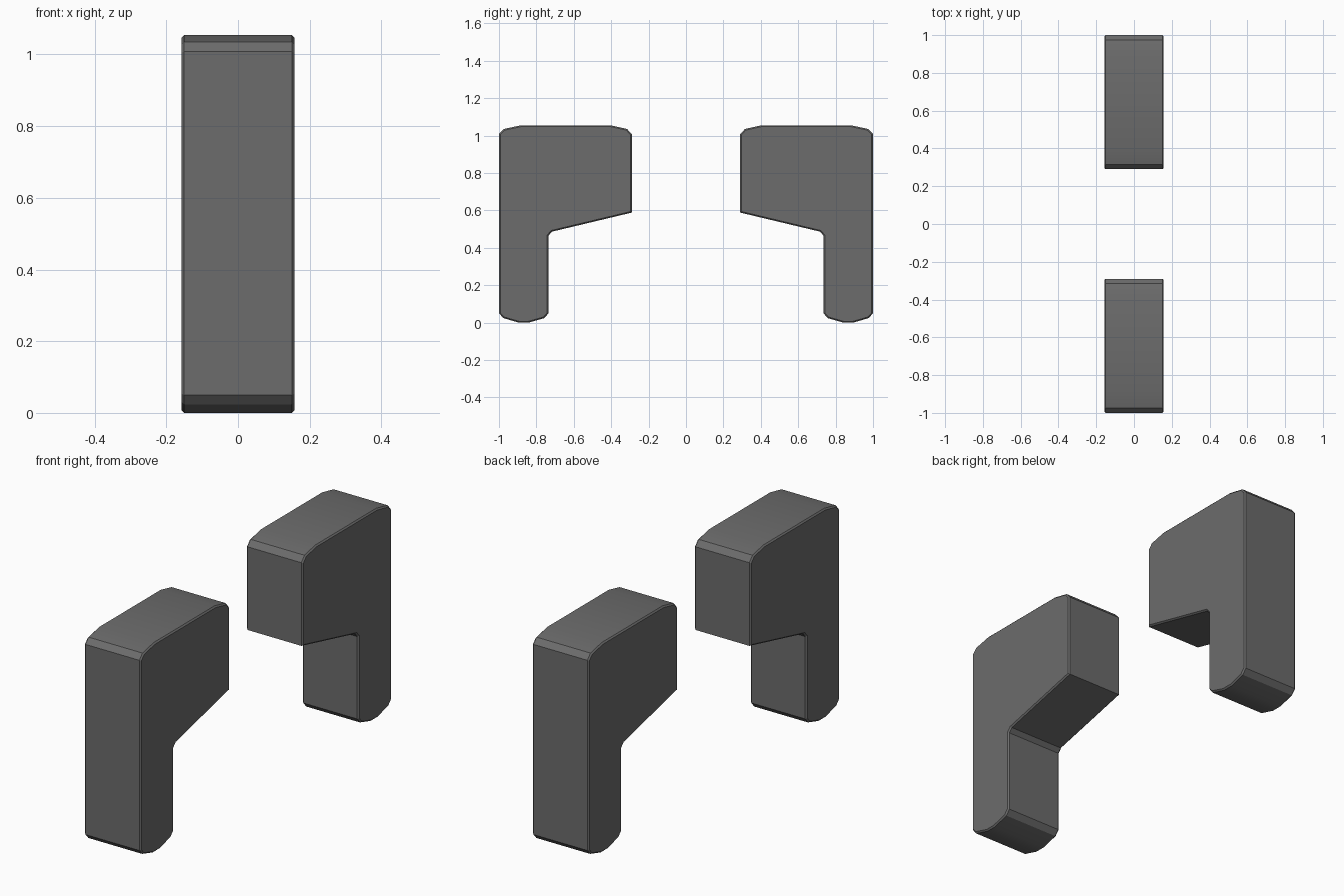
import bpy, bmesh

if "Cube" in bpy.data.objects:
    bpy.data.objects.remove(bpy.data.objects["Cube"])

HALF_WIDTH = 0.157
EDGE = 0.007

grey = bpy.data.materials.new("dark grey")
grey.diffuse_color = (0.15, 0.15, 0.15, 1)
grey.use_nodes = True
grey.node_tree.nodes["Principled BSDF"].inputs["Base Color"].default_value = grey.diffuse_color

# Side profile (y, z) of one bracket: leg on the outside, block leaning inward
PROFILE = [
    (1.0, 0.05), (1.0, 1.008), (0.975, 1.035), (0.885, 1.054),
    (0.40, 1.054), (0.315, 1.035), (0.29, 1.007), (0.29, 0.588),
    (0.717, 0.486), (0.735, 0.465), (0.735, 0.05), (0.757, 0.024),
    (0.84, 0.0), (0.895, 0.0), (0.977, 0.024),
]


def bracket(name, side):
    bm = bmesh.new()
    face = bm.faces.new([bm.verts.new((-HALF_WIDTH, side * y, z)) for y, z in PROFILE])
    ext = bmesh.ops.extrude_face_region(bm, geom=[face])
    moved = [g for g in ext["geom"] if isinstance(g, bmesh.types.BMVert)]
    bmesh.ops.translate(bm, verts=moved, vec=(2 * HALF_WIDTH, 0, 0))
    bmesh.ops.recalc_face_normals(bm, faces=bm.faces[:])
    # thin chamfer around both side faces
    rim = [e for e in bm.edges if abs(e.verts[0].co.x - e.verts[1].co.x) < 1e-5]
    bmesh.ops.bevel(bm, geom=rim, offset=EDGE, segments=1, affect='EDGES')
    bmesh.ops.recalc_face_normals(bm, faces=bm.faces[:])
    mesh = bpy.data.meshes.new(name)
    bm.to_mesh(mesh)
    bm.free()
    mesh.materials.append(grey)
    obj = bpy.data.objects.new(name, mesh)
    bpy.context.collection.objects.link(obj)
    # soften only the shallow bends
    bpy.ops.object.select_all(action='DESELECT')
    obj.select_set(True)
    bpy.context.view_layer.objects.active = obj
    bpy.ops.object.shade_smooth_by_angle(angle=0.35)


bracket("front_bracket", -1)
bracket("back_bracket", 1)
